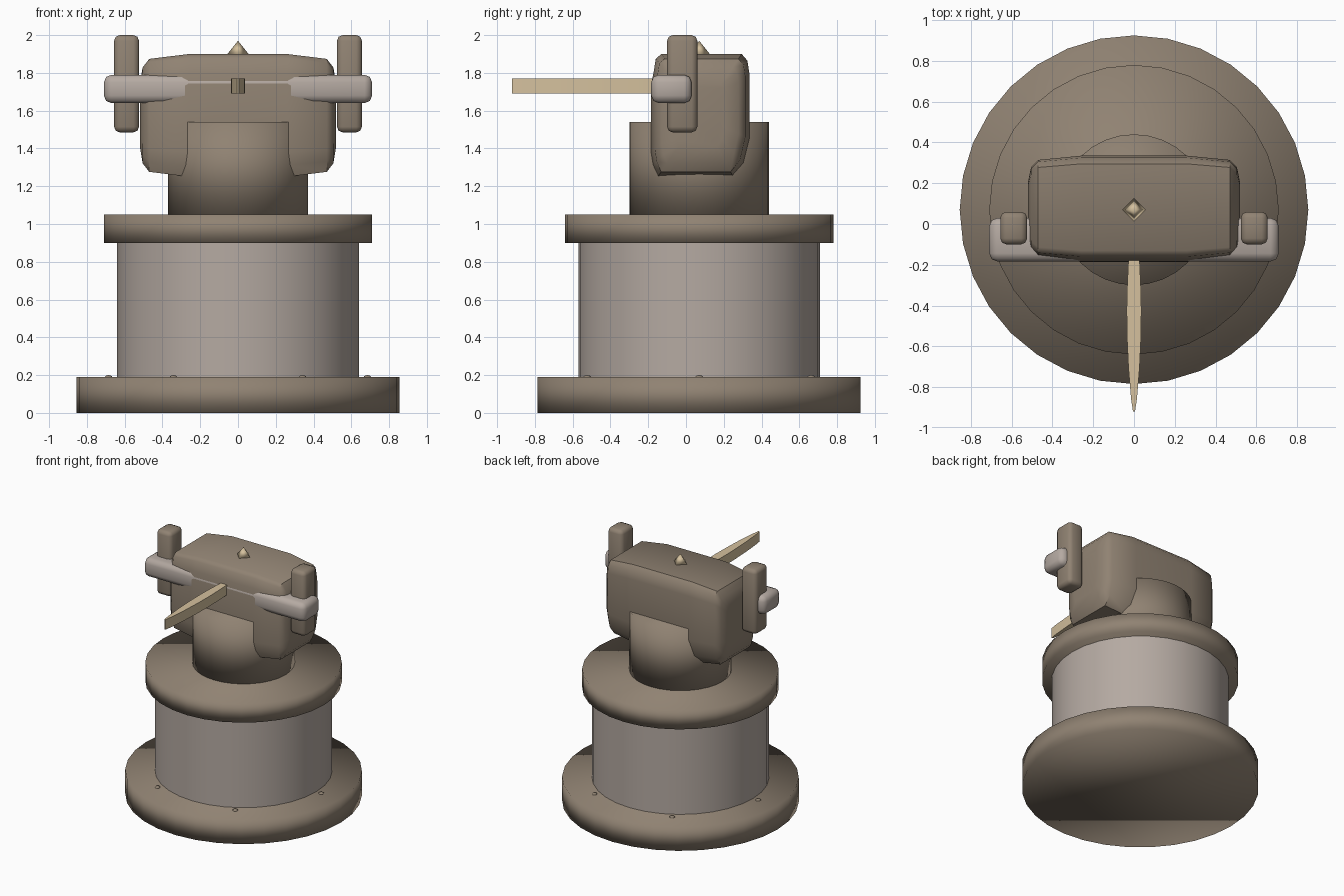
import bpy
import bmesh
import math
from mathutils import Matrix, Vector

default = bpy.data.objects.get("Cube")
if default:
    bpy.data.objects.remove(default, do_unlink=True)

AXIS_Y = 0.07  # the turntable axis sits a little behind centre


def material(name, rgb):
    mat = bpy.data.materials.new(name)
    mat.use_nodes = True
    colour = (*rgb, 1)
    mat.diffuse_color = colour
    mat.node_tree.nodes["Principled BSDF"].inputs["Base Color"].default_value = colour
    return mat


BROWN = material("brown metal", (0.28, 0.225, 0.17))
PALE = material("pale grey metal", (0.46, 0.40, 0.36))
TAN = material("tan bolt", (0.66, 0.53, 0.34))


def finish(name, bm, mat, sharp_angle=None):
    """Turn a bmesh into a smooth object, keeping edges above sharp_angle."""
    bmesh.ops.recalc_face_normals(bm, faces=bm.faces)
    for face in bm.faces:
        face.smooth = True
    mesh = bpy.data.meshes.new(name)
    bm.to_mesh(mesh)
    bm.free()
    mesh.materials.append(mat)
    if sharp_angle:
        mesh.set_sharp_from_angle(angle=math.radians(sharp_angle))
    obj = bpy.data.objects.new(name, mesh)
    bpy.context.collection.objects.link(obj)
    return obj


def disc(name, radius, z0, z1, mat, caps=True):
    bm = bmesh.new()
    bmesh.ops.create_cone(bm, cap_ends=caps, segments=32, radius1=radius, radius2=radius,
                          depth=z1 - z0, matrix=Matrix.Translation((0, AXIS_Y, (z0 + z1) / 2)))
    return finish(name, bm, mat)


def rounded_box(name, low, high, bevel, mat):
    low, high = Vector(low), Vector(high)
    bm = bmesh.new()
    bmesh.ops.create_cube(bm, size=1, matrix=Matrix.Translation((low + high) / 2)
                          @ Matrix.Diagonal((*(high - low), 1)))
    bmesh.ops.bevel(bm, geom=bm.edges[:], offset=bevel, segments=2, profile=0.5,
                    affect='EDGES')
    return finish(name, bm, mat, 50)


# Stacked round pedestal
disc("base_plate", 0.855, 0, 0.19, BROWN)
disc("drum", 0.64, 0.19, 0.90, PALE, caps=False)
disc("upper_plate", 0.71, 0.90, 1.05, BROWN)
disc("neck", 0.37, 1.05, 1.54, BROWN)

# Ring of rivets on the base plate
bm = bmesh.new()
for i in range(6):
    a = i * math.pi / 3
    spot = Matrix.Translation((0.685 * math.cos(a), AXIS_Y + 0.685 * math.sin(a), 0.19))
    bmesh.ops.create_uvsphere(bm, u_segments=10, v_segments=6, radius=0.02,
                              matrix=spot @ Matrix.Diagonal((1, 1, 0.5, 1)))
finish("base_rivets", bm, BROWN)

# Head: one side profile (y, z) lofted across x and shrunk towards both ends
profile = [(-0.15, 1.25), (0.25, 1.25), (0.305, 1.32), (0.335, 1.45), (0.335, 1.80),
           (0.325, 1.865), (0.295, 1.90), (-0.13, 1.90), (-0.16, 1.875),
           (-0.172, 1.80), (-0.186, 1.735), (-0.186, 1.38), (-0.175, 1.31)]
half = [(0.26, 1), (0.47, 0.92), (0.505, 0.78), (0.52, 0.5)]
stations = [(-x, s) for x, s in reversed(half)] + half
mid_y, mid_z = 0.075, 1.575
bm = bmesh.new()
rings = [[bm.verts.new((x, mid_y + (y - mid_y) * s, mid_z + (z - mid_z) * s))
          for y, z in profile] for x, s in stations]
for a, b in zip(rings, rings[1:]):
    for i in range(len(profile)):
        j = (i + 1) % len(profile)
        bm.faces.new((a[i], a[j], b[j], b[i]))
bm.faces.new(rings[0])
bm.faces.new(rings[-1])
finish("head", bm, BROWN, 45)

# Cross bar with an upright pod near each end
rounded_box("cross_bar", (-0.71, -0.184, 1.64), (0.71, 0.03, 1.79), 0.04, PALE)
for side, name in ((1, "left_pod"), (-1, "right_pod")):
    x = side * 0.59
    rounded_box(name, (x - 0.066, -0.10, 1.485), (x + 0.066, 0.06, 2.0), 0.03, BROWN)

# Bolt: a slim leaf outline pulled straight up
outline = [(0.026, -0.15), (0.033, -0.30), (0.036, -0.42), (0.034, -0.56),
           (0.027, -0.71), (0.014, -0.86), (0.005, -0.92)]
outline += [(-x, y) for x, y in reversed(outline)]
bm = bmesh.new()
leaf = bm.faces.new([bm.verts.new((x, y, 1.69)) for x, y in outline])
top = bmesh.ops.extrude_face_region(bm, geom=[leaf])["geom"]
bmesh.ops.translate(bm, vec=(0, 0, 0.08),
                    verts=[v for v in top if isinstance(v, bmesh.types.BMVert)])
finish("bolt", bm, TAN, 45)

# Four-sided sight spike on the head
bm = bmesh.new()
bmesh.ops.create_cone(bm, cap_ends=True, segments=4, radius1=0.056, radius2=0, depth=0.07,
                      matrix=Matrix.Translation((0, AXIS_Y, 1.935)))
bmesh.ops.remove_doubles(bm, verts=bm.verts[:], dist=0.0001)
finish("sight_spike", bm, TAN)
